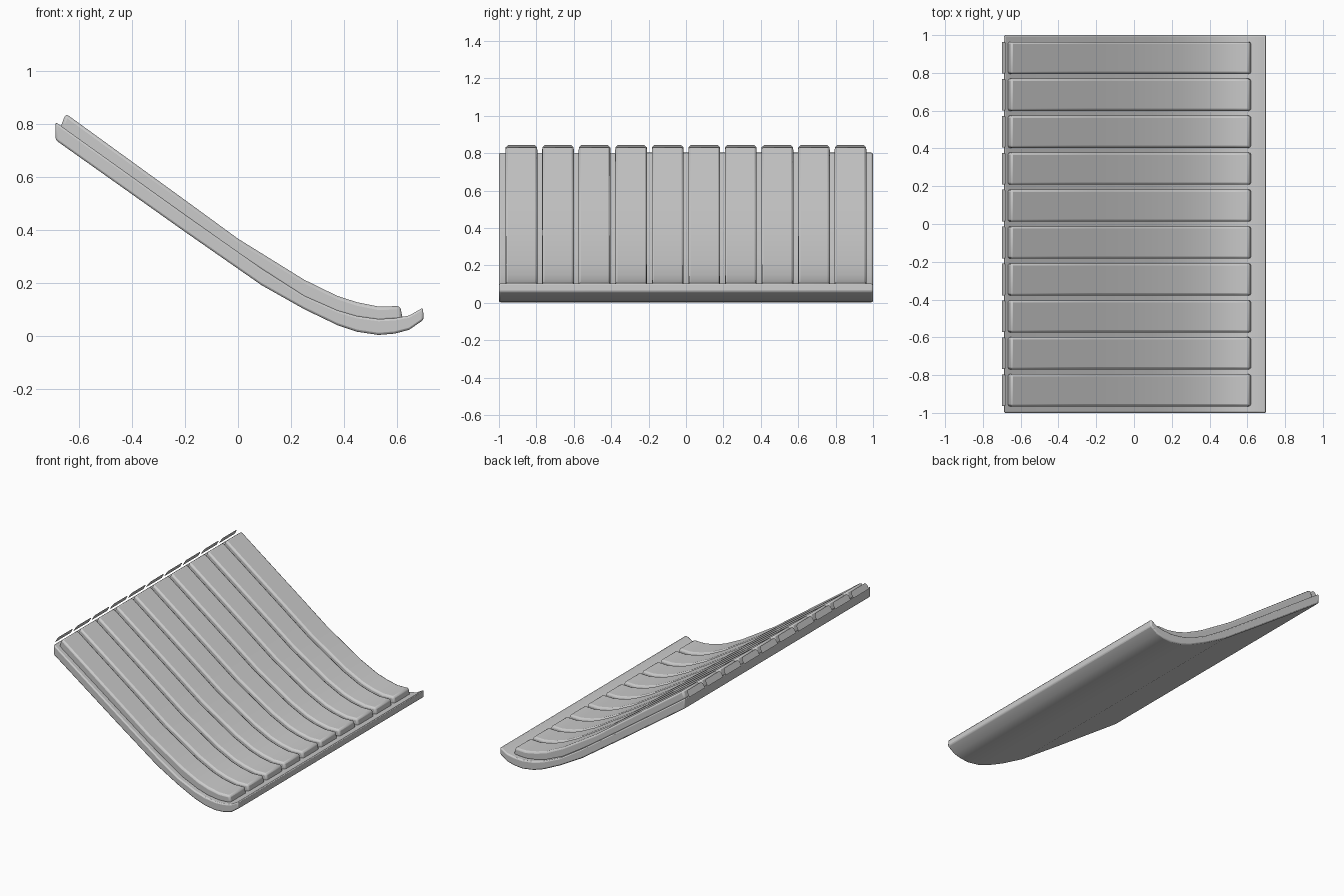
import bpy, bmesh

if "Cube" in bpy.data.objects:
    bpy.data.objects.remove(bpy.data.objects["Cube"])

def finish(bm, name, bevel=0.0, seg=2):
    bmesh.ops.recalc_face_normals(bm, faces=bm.faces)
    me = bpy.data.meshes.new(name)
    bm.to_mesh(me)
    bm.free()
    ob = bpy.data.objects.new(name, me)
    bpy.context.collection.objects.link(ob)
    bpy.ops.object.select_all(action='DESELECT')
    ob.select_set(True)
    bpy.context.view_layer.objects.active = ob
    if bevel:
        m = ob.modifiers.new("soft_edges", 'BEVEL')
        m.width = bevel
        m.segments = seg
        m.limit_method = 'ANGLE'
        m.angle_limit = 0.8
    bpy.ops.object.shade_smooth_by_angle(angle=0.6)
    return ob

def strip(name, lower, upper, y0, y1, bevel):
    """Closed band between two side-view curves, extruded from y0 to y1."""
    bm = bmesh.new()
    rings = []
    for (xl, zl), (xu, zu) in zip(lower, upper):
        rings.append([bm.verts.new(p) for p in
                      ((xl, y0, zl), (xl, y1, zl), (xu, y1, zu), (xu, y0, zu))])
    for a, b in zip(rings, rings[1:]):
        for i in range(4):
            j = (i + 1) % 4
            bm.faces.new((a[i], a[j], b[j], b[i]))
    bm.faces.new(rings[0])
    bm.faces.new(rings[-1])
    return finish(bm, name, bevel)

# Side-view curves: underside, panel top and slat top
under = [(-.688, .738), (-.2, .392), (.09, .19), (.25, .1), (.375, .04), (.45, .015),
         (.53, .003), (.59, .008), (.645, .022), (.70, .06)]
panel = [(-.688, .806), (-.2, .457), (.09, .253), (.25, .151), (.375, .096), (.45, .074),
         (.53, .063), (.59, .066), (.645, .076), (.698, .106)]
slat_low = [(-.672, .78), (-.2, .445), (.0, .302), (.25, .14), (.375, .085), (.45, .064),
            (.53, .053), (.622, .06)]
slat_top = [(-.65, .838), (-.2, .512), (.0, .366), (.25, .211), (.375, .15), (.45, .126),
            (.53, .11), (.612, .112)]

# Curved base panel
strip("base_panel", under, panel, -1, 1, 0.008)

# Ten raised slats, each with a thin end tab at the high edge
for i in range(10):
    c = -0.88 + 0.1955 * i
    strip(f"slat_{i + 1}", slat_low, slat_top, c - .085, c + .085, 0.012)
    bm = bmesh.new()
    outline = [(-.084, 0), (.084, 0), (.084, .7), (.072, 1), (-.072, 1), (-.084, .7)]
    bm.faces.new([bm.verts.new((-.70 + .022 * t, c + y, .805 + .038 * t)) for y, t in outline])
    finish(bm, f"end_tab_{i + 1}")
